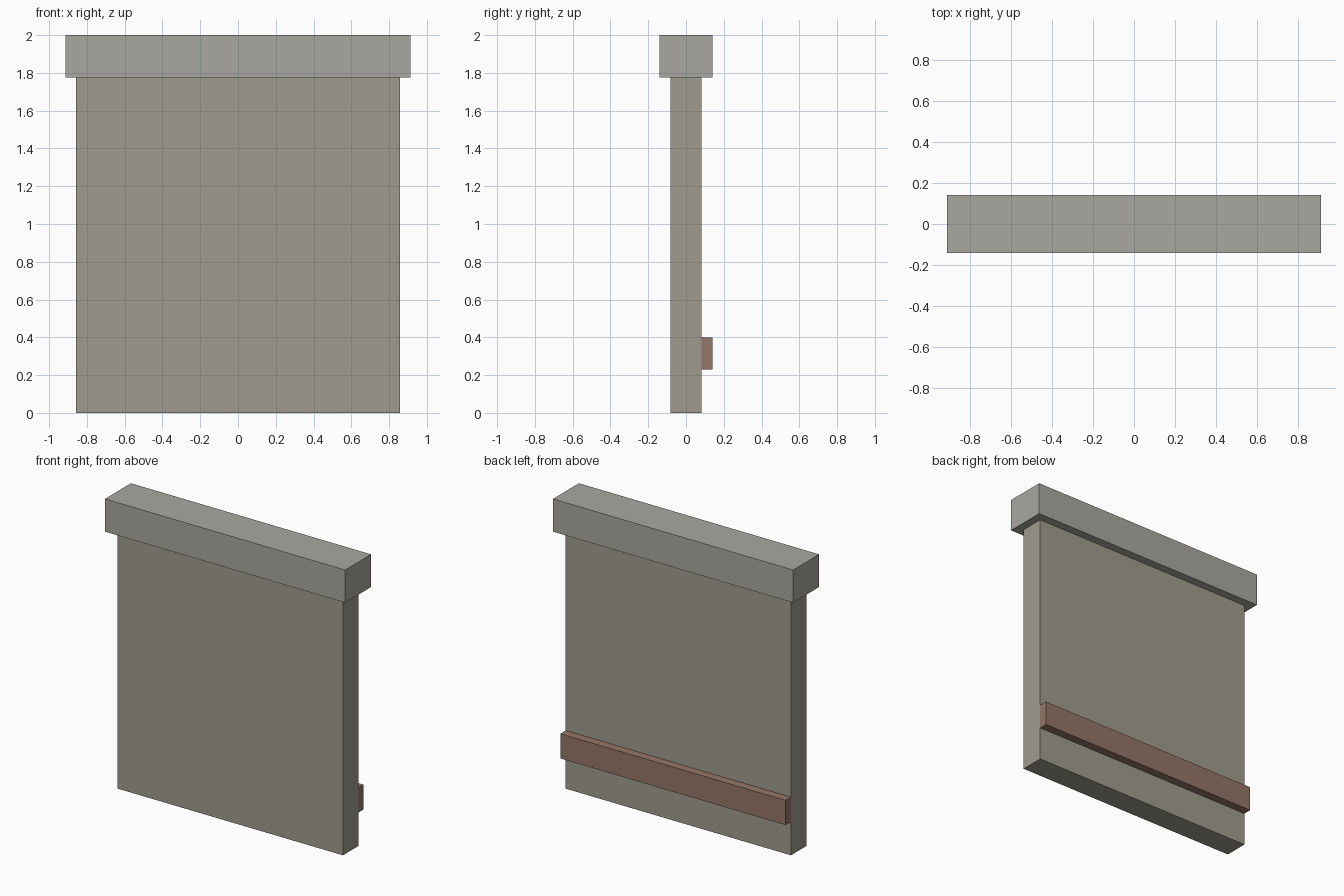
import bpy, bmesh
from mathutils import Vector

if "Cube" in bpy.data.objects:
    bpy.data.objects.remove(bpy.data.objects["Cube"])


def material(name, color):
    mat = bpy.data.materials.new(name)
    mat.diffuse_color = (*color, 1.0)
    mat.use_nodes = True
    mat.node_tree.nodes["Principled BSDF"].inputs["Base Color"].default_value = mat.diffuse_color
    return mat


def box(name, low, high, mat):
    """Flat-shaded box between two opposite corners."""
    low, high = Vector(low), Vector(high)
    bm = bmesh.new()
    bmesh.ops.create_cube(bm, size=1.0)
    bmesh.ops.scale(bm, vec=high - low, verts=bm.verts)
    mesh = bpy.data.meshes.new(name)
    bm.to_mesh(mesh)
    bm.free()
    mesh.materials.append(mat)
    obj = bpy.data.objects.new(name, mesh)
    obj.location = (low + high) / 2
    bpy.context.collection.objects.link(obj)
    return obj


HALF_W, HALF_D = 0.857, 0.083      # wall panel
CAP_W, CAP_D = 0.914, 0.141        # overhanging cap

stone = material("wall_stone", (0.35, 0.33, 0.27))
cap_stone = material("cap_stone", (0.40, 0.39, 0.35))
brick = material("band_brick", (0.30, 0.18, 0.14))

# Wall panel, ending just inside the top of the cap
box("wall_panel", (-HALF_W, -HALF_D, 0), (HALF_W, HALF_D, 1.99), stone)

# Cap overhanging on all four sides
box("wall_cap", (-CAP_W, -CAP_D, 1.775), (CAP_W, CAP_D, 2.0), cap_stone)

# Raised band across the back only
box("back_band", (-HALF_W, HALF_D, 0.23), (HALF_W, CAP_D, 0.40), brick)
